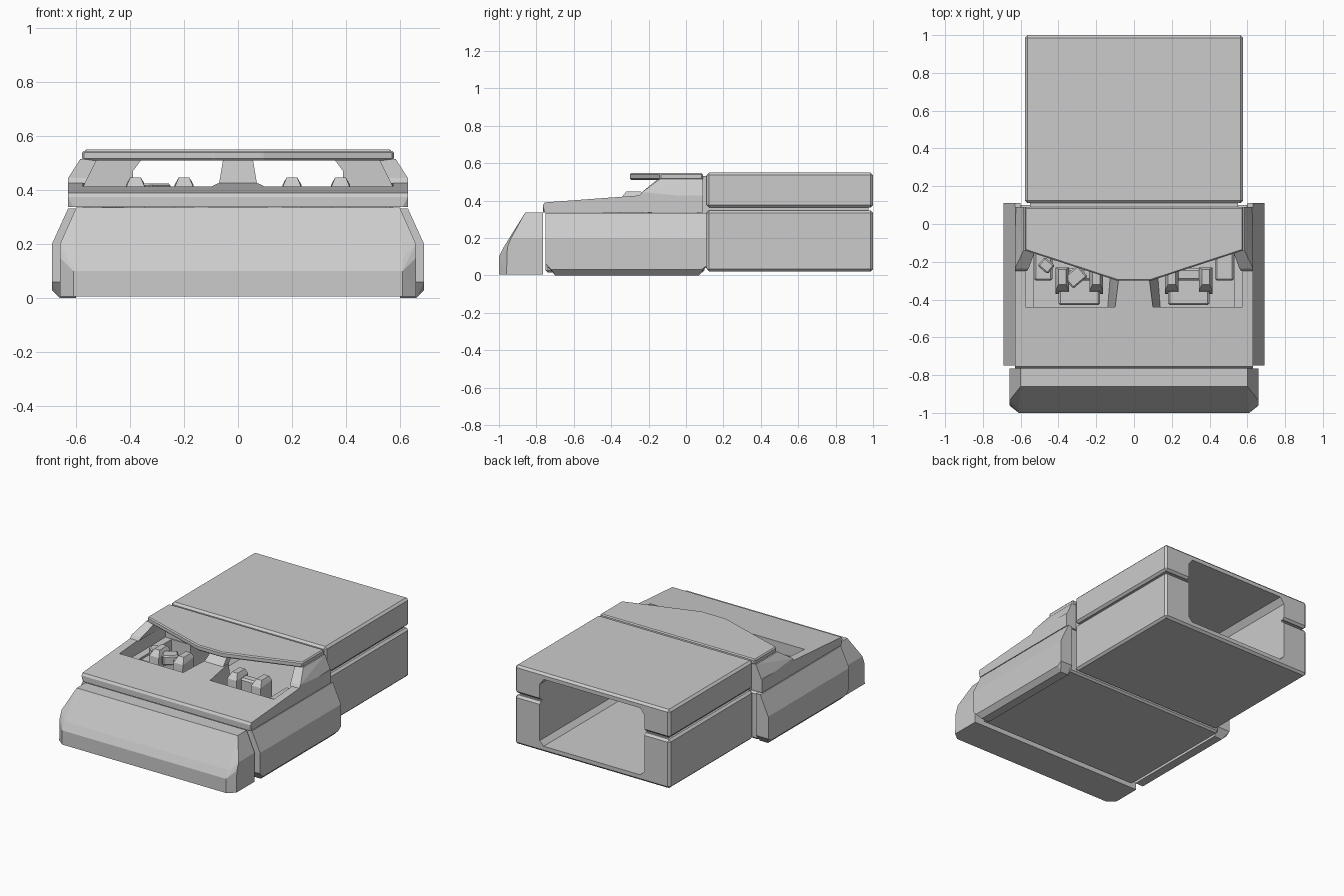
import bpy, bmesh, math
from mathutils import Matrix

if "Cube" in bpy.data.objects:
    bpy.data.objects.remove(bpy.data.objects["Cube"])

grey = bpy.data.materials.new("light_grey")
grey.diffuse_color = (0.6, 0.6, 0.6, 1)
grey.use_nodes = True
grey.node_tree.nodes["Principled BSDF"].inputs["Base Color"].default_value = grey.diffuse_color


def finish(bm, name, bevel=0.0):
    bmesh.ops.recalc_face_normals(bm, faces=bm.faces)
    if bevel:
        bmesh.ops.bevel(bm, geom=bm.edges[:], offset=bevel, segments=1, affect='EDGES')
    mesh = bpy.data.meshes.new(name)
    bm.to_mesh(mesh)
    bm.free()
    ob = bpy.data.objects.new(name, mesh)
    mesh.materials.append(grey)
    bpy.context.collection.objects.link(ob)
    return ob


def solid(name, pts, mirror=True, bevel=0.0):
    """Convex block around points, optionally mirrored across x = 0."""
    bm = bmesh.new()
    for x, y, z in pts:
        bm.verts.new((x, y, z))
        if mirror:
            bm.verts.new((-x, y, z))
    res = bmesh.ops.convex_hull(bm, input=bm.verts[:])
    junk = {g for g in res["geom_interior"] + res["geom_unused"] if isinstance(g, bmesh.types.BMVert)}
    bmesh.ops.delete(bm, geom=list(junk), context='VERTS')
    bmesh.ops.dissolve_limit(bm, angle_limit=0.01, verts=bm.verts[:], edges=bm.edges[:])
    return finish(bm, name, bevel)


def box(name, x0, x1, y0, y1, z0, z1, bevel=0.0, turn=0.0):
    bm = bmesh.new()
    bmesh.ops.create_cube(bm, size=1)
    m = (Matrix.Translation(((x0 + x1) / 2, (y0 + y1) / 2, (z0 + z1) / 2))
         @ Matrix.Rotation(turn, 4, 'Z') @ Matrix.Diagonal((x1 - x0, y1 - y0, z1 - z0, 1)))
    bm.transform(m)
    return finish(bm, name, bevel)


def cut(ob, *cutters):
    for c in cutters:
        mod = ob.modifiers.new("cut", 'BOOLEAN')
        mod.object, mod.operation, mod.solver = c, 'DIFFERENCE', 'EXACT'
        bpy.context.view_layer.objects.active = ob
        bpy.ops.object.modifier_apply(modifier=mod.name)


def both_ends(profile, *ys):
    return [(x, y, z) for y in ys for x, z in profile]


# Cutters: rear tunnel, cab well, hood opening, cab window space
tunnel = solid("tunnel_cutter", both_ends(
    [(.36, .06), (.39, .09), (.39, .47), (.36, .51)], 0, 1.2))
well = box("well_cutter", -.53, .53, -.44, .05, .06, .7)
hood_gap = box("hood_cutter", -.575, .575, -.44, .05, .2, .7)
cab_gap = solid("cab_cutter", both_ends([(.585, .39), (.515, .53)], -.6, .05))

# Front bumper
solid("front_bumper", [
    (.61, -1, .005), (.61, -1, .1), (.66, -.96, .005), (.66, -.955, .15), (.66, -.935, .2),
    (.61, -.975, .15), (.60, -.86, .335), (.60, -.765, .335), (.66, -.765, .2), (.66, -.765, .005)])

# Hull core and side skirts
hull = box("hull_core", -.61, .61, -.75, .1, .015, .334, .012)
cut(hull, well, tunnel)
for s, side in ((1, "right"), (-1, "left")):
    outer = [(.69, -.75, .06), (.69, -.72, .03), (.66, -.7, 0), (.69, .08, .03), (.66, .07, 0),
             (.69, .11, .05), (.69, -.75, .2), (.69, .11, .2), (.63, -.75, .332), (.63, .11, .332)]
    inner = [(.6, -.75, .06), (.6, -.7, 0), (.6, .07, 0), (.6, .11, .05), (.6, -.75, .332), (.6, .11, .332)]
    solid(side + "_skirt", [(s * x, y, z) for x, y, z in outer + inner], False)

# Hood deck and cab
hood = solid("hood_deck", [(.61, -.765, .337), (.63, -.755, .337), (.63, -.765, .375), (.63, -.755, .39),
                           (.63, -.25, .427), (.63, .09, .427), (.63, .09, .337)])
cut(hood, hood_gap, tunnel)
cab = solid("cab_frame", [(.63, -.25, .425), (.63, .09, .415), (.63, -.235, .445),
                          (.585, -.14, .515), (.585, .09, .515)])
cut(cab, cab_gap, tunnel)
solid("cab_roof", [(x, y, z) for x, y in ((.578, -.14), (.09, -.3), (.578, .09)) for z in (.51, .546)],
      bevel=.007)

# Centre console and windscreen strut
solid("centre_console", [(.1, -.44, .413), (.07, -.25, .427), (.14, -.45, .06), (.12, -.2, .06), (.07, -.2, .427)])
solid("centre_strut", [(.07, -.26, .425), (.07, -.2, .425), (.055, -.15, .515), (.055, -.1, .515)])

# Seats with bolsters
for s, side in ((1, "right"), (-1, "left")):
    cx = s * .29
    box(side + "_seat_base", cx - .11, cx + .11, -.43, -.25, .06, .32, .01)
    box(side + "_seat_back", cx - .07, cx + .07, -.3, -.235, .25, .41, .012)
    for k in (-1, 1):
        bx = cx + k * .09
        solid(side + "_seat_bolster", [(bx + dx, y, z) for dx, y, z in (
            (-.035, -.37, .2), (.035, -.37, .2), (-.035, -.23, .2), (.035, -.23, .2),
            (-.035, -.35, .41), (.035, -.35, .41), (-.035, -.23, .42), (.035, -.23, .42),
            (-.02, -.32, .447), (.02, -.32, .447), (-.02, -.24, .447), (.02, -.24, .447))], False)
    box(side + "_sill_box", cx + s * .14 - .001, cx + s * .24, -.3, -.1, .06, .33, .01)

# Driver controls
box("control_box", -.36, -.26, -.32, -.24, .36, .425, .008, math.radians(40))
box("side_control", -.5, -.43, -.25, -.19, .33, .4, .008, math.radians(-40))

# Rear container halves around an inner liner
parts = [box("lower_container", -.577, .577, .11, 1, .02, .348, .014),
         box("upper_container", -.577, .577, .11, 1, .362, .55, .014),
         box("container_liner", -.55, .55, .06, .975, .04, .53)]
for p in parts:
    cut(p, tunnel)

for c in (tunnel, well, hood_gap, cab_gap):
    bpy.data.objects.remove(c, do_unlink=True)
